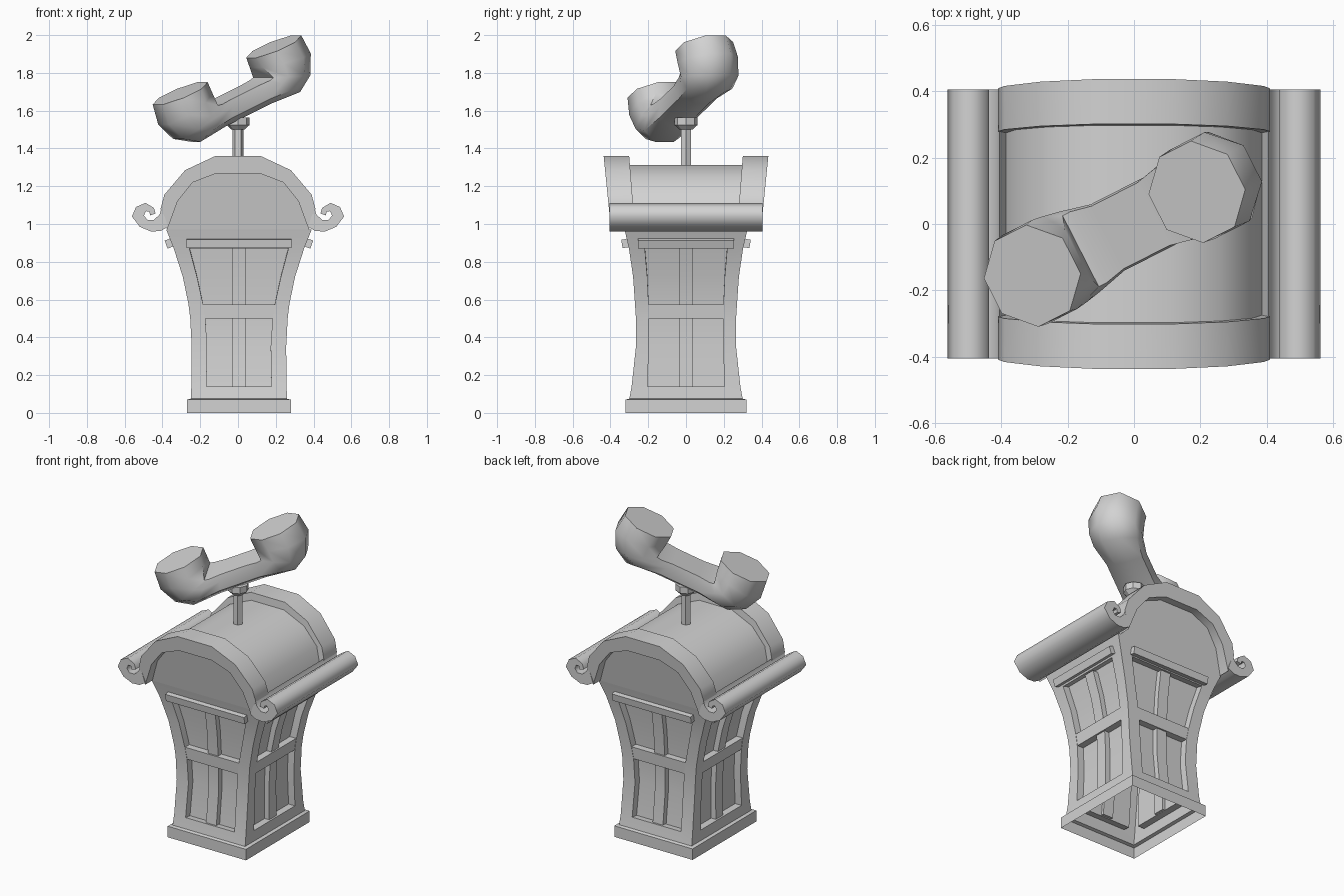
import bpy, bmesh, math
from mathutils import Vector, Matrix

cube = bpy.data.objects.get("Cube")
if cube:
    bpy.data.objects.remove(cube, do_unlink=True)

grey = bpy.data.materials.new("plain_grey")
grey.use_nodes = True
grey.diffuse_color = (0.65, 0.65, 0.65, 1)
grey.node_tree.nodes["Principled BSDF"].inputs["Base Color"].default_value = (0.65, 0.65, 0.65, 1)


def finish(name, bm, fix_normals=True, angle=40):
    if fix_normals:
        bmesh.ops.recalc_face_normals(bm, faces=bm.faces)
    mesh = bpy.data.meshes.new(name)
    bm.to_mesh(mesh)
    bm.free()
    mesh.materials.append(grey)
    ob = bpy.data.objects.new(name, mesh)
    bpy.context.collection.objects.link(ob)
    bpy.ops.object.select_all(action='DESELECT')
    ob.select_set(True)
    bpy.context.view_layer.objects.active = ob
    bpy.ops.object.shade_smooth_by_angle(angle=math.radians(angle))
    return ob


def loft(bm, rings):
    rows = [[bm.verts.new(p) for p in r] for r in rings]
    n = len(rows[0])
    for a, b in zip(rows, rows[1:]):
        for i in range(n):
            j = (i + 1) % n
            bm.faces.new((a[i], a[j], b[j], b[i]))
    bm.faces.new(rows[0][::-1])
    bm.faces.new(rows[-1])


def prism(name, pts, y0, y1, angle=40):
    """Extrude an x-z outline between two depths that may vary with height."""
    bm = bmesh.new()
    loft(bm, [[(x, f(z), z) for x, z in pts] for f in (y0, y1)])
    return finish(name, bm, angle=angle)


def mirrored(half):
    return half + [(-x, z) for x, z in reversed(half)]


# Booth walls: height, half width, half depth, window half width front, side
LEVELS = [
    (0, .275, .32, .172, .205), (.07, .275, .32, .172, .205),
    (.075, .255, .30, .172, .205), (.14, .252, .288, .172, .205),
    (.35, .25, .265, .168, .196), (.5, .258, .265, .178, .195),
    (.575, .267, .27, .19, .198), (.72, .297, .28, .222, .205),
    (.87, .345, .302, .262, .218), (.97, .385, .325, .29, .235),
]
SILL, BAR, TOP = 3, 5, 8


def wall_levels(side):
    """Height, half width, distance from centre and window half width of a wall."""
    for z, hx, hy, wx, wy in LEVELS:
        yield (z, hx, hy, wx) if side % 2 == 0 else (z, hy, hx, wy)


bm = bmesh.new()
windows = []
for side in range(4):
    turn = Matrix.Rotation(side * math.pi / 2, 3, 'Z')
    grid = []
    for z, half, depth, win in wall_levels(side):
        grid.append([bm.verts.new(turn @ Vector((u, -depth, z))) for u in (-half, -win, win, half)])
    for r in range(len(grid) - 1):
        for c in range(3):
            f = bm.faces.new((grid[r][c], grid[r][c + 1], grid[r + 1][c + 1], grid[r + 1][c]))
            if c == 1 and SILL <= r < TOP:
                windows.append(f)
bmesh.ops.remove_doubles(bm, verts=bm.verts, dist=1e-5)
bm.normal_update()
# Sunken windows
bmesh.ops.inset_region(bm, faces=windows, thickness=0, depth=-.045)
finish("booth_walls", bm, fix_normals=False).location.x = .005

# Window bars that follow the curved walls, and bars above the windows
for side, label in enumerate(("front", "left", "back", "right")):
    turn = Matrix.Rotation(side * math.pi / 2, 4, 'Z')
    levels = list(wall_levels(side))
    upright = [(z, d - .012, .036) for z, h, d, w in levels[SILL:TOP + 1]]
    cross = [(z, d - .002, w + .004) for z, h, d, w in levels[BAR:BAR + 2]]
    for part, rows in (("mullion", upright), ("crossbar", cross)):
        bm = bmesh.new()
        loft(bm, [[(-w, -d, z), (w, -d, z), (w, .05 - d, z), (-w, .05 - d, z)] for z, d, w in rows])
        bm.transform(turn)
        finish(label + "_window_" + part, bm).location.x = .005

    half, depth, lean = ((.277, .322, .15), (.253, .369, .35))[side % 2]
    bm = bmesh.new()
    bmesh.ops.create_cube(bm, size=1)
    bmesh.ops.scale(bm, vec=(half * 2, .035, .045), verts=bm.verts)
    bm.transform(turn @ Matrix.Translation((0, -depth, .897)) @ Matrix.Rotation(lean, 4, 'X'))
    finish(label + "_window_lintel", bm).location.x = .005

# Gable ends and barrel roof
inner = [(.375, .97), (.32, 1.12), (.24, 1.22), (.115, 1.268)]
outer = [(.41, 1.08), (.39, 1.155), (.28, 1.285), (.12, 1.36)]
barrel = [(.395, .99), (.355, 1.15), (.26, 1.25), (.115, 1.312)]
prism("gable_block", mirrored(inner),
      lambda z: -.325 - (z - .97) * .18, lambda z: .325 + (z - .97) * .18)
prism("barrel_roof", mirrored(barrel), lambda z: -.32, lambda z: .32)

# Raised arched rims at both ends
rim = mirrored(outer) + mirrored(inner)[::-1]
for label, s in (("front", -1), ("back", 1)):
    prism(label + "_roof_rim", rim,
          lambda z: s * (.41 + .1 * (z - 1.1)), lambda z: s * (.28 + .08 * (z - 1.1)))

# Scrolled eaves
scroll = [(.37, .985), (.41, .963), (.46, .96), (.52, .985), (.562, 1.04), (.54, 1.09),
          (.49, 1.112), (.445, 1.085), (.436, 1.055), (.465, 1.046), (.47, 1.066),
          (.488, 1.068), (.498, 1.045), (.48, 1.022), (.445, 1.022), (.415, 1.05), (.405, 1.085)]
for label, s in (("left", 1), ("right", -1)):
    prism(label + "_eave_scroll", [(s * x, z) for x, z in scroll],
          lambda z: -.405, lambda z: .405, angle=65)


def disc(z, r, n):
    return [(r * math.cos(2 * math.pi * i / n), r * math.sin(2 * math.pi * i / n), z)
            for i in range(n)]


# Pole and cradle
bm = bmesh.new()
loft(bm, [disc(z, .03, 6) for z in (1.29, 1.51)])
finish("pole", bm, angle=20)
bm = bmesh.new()
loft(bm, [disc(1.5, .035, 8), disc(1.525, .062, 8), disc(1.565, .062, 8)])
finish("cradle", bm, angle=20)

# Handset: inner point, outer point, half width and half width of the inner flat
half = [((-.115, .26), (-.406, .26), .145, .06), ((-.122, .20), (-.418, .15), .15, .08),
        ((-.137, .135), (-.37, .045), .145, .12), ((-.11, .13), (-.28, -.012), .135, .12),
        ((-.04, .13), (-.10, 0), .112, .106)]
flip = lambda p: (.088 - p[0], p[1])
sections = half + [(flip(i), flip(o), w, f) for i, o, w, f in reversed(half)]
rings = []
for i, o, w, flat in sections:
    i, o = Vector(i), Vector(o)
    side = [(i, flat), (i.lerp(o, .3), w), (i.lerp(o, .7), w), (o, w * .41)]
    loop = side + [(p, -y) for p, y in reversed(side)]
    rings.append([(p.x, y, p.y) for p, y in loop])
bm = bmesh.new()
loft(bm, rings)
bm.transform(Matrix.Translation((0, 0, 1.56)) @ Matrix.Rotation(math.radians(27), 4, 'Z')
             @ Matrix.Rotation(math.radians(-24), 4, 'Y'))
finish("handset", bm, angle=50)
